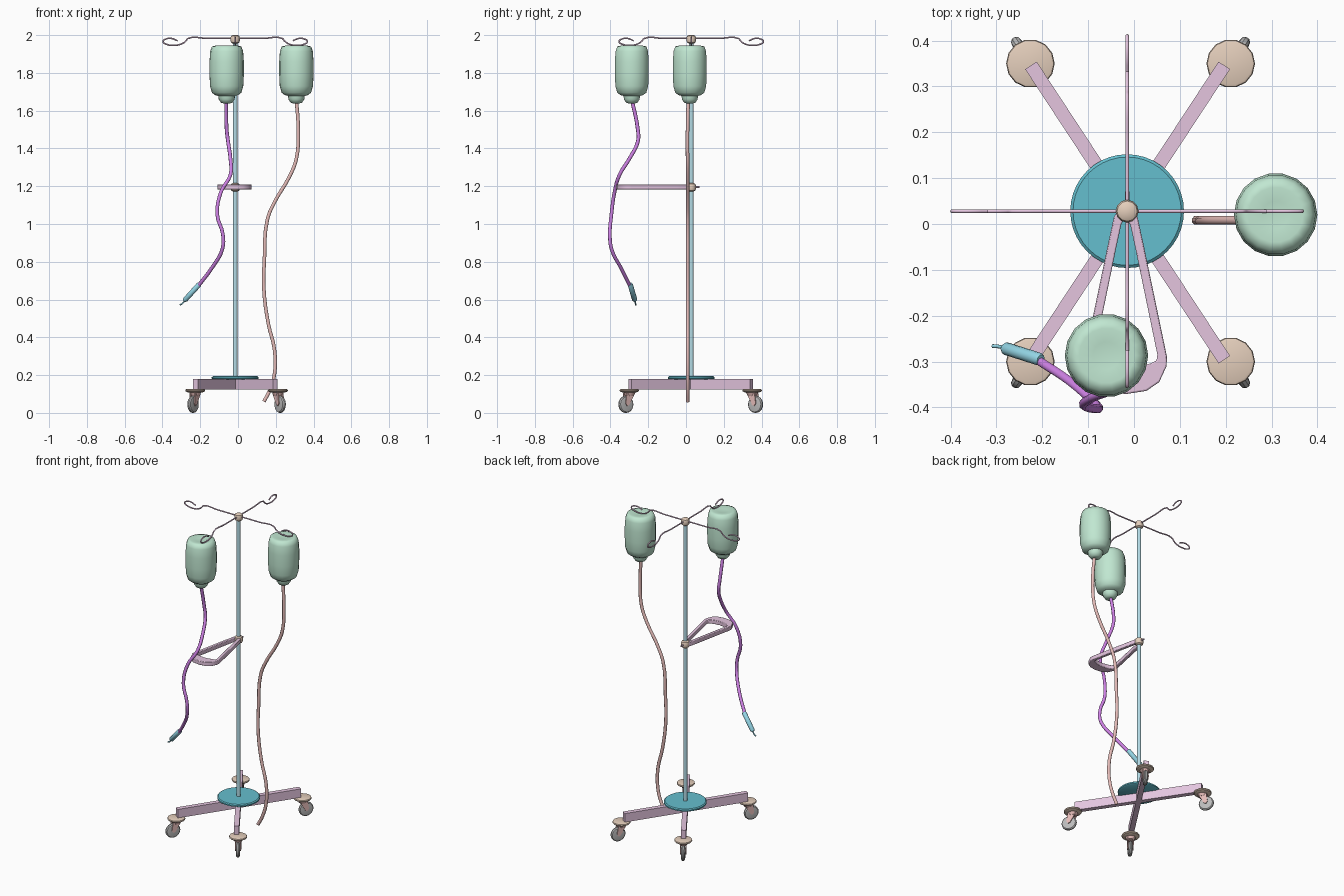
import bpy, bmesh, math
from mathutils import Vector, Matrix

if "Cube" in bpy.data.objects:
    bpy.data.objects.remove(bpy.data.objects["Cube"])

CX, CY = -0.015, 0.028  # pole axis


def mat(name, r, g, b):
    m = bpy.data.materials.new(name)
    m.diffuse_color = (r, g, b, 1)
    m.use_nodes = True
    m.node_tree.nodes["Principled BSDF"].inputs["Base Color"].default_value = m.diffuse_color
    return m


PINK = mat("pink", 0.78, 0.56, 0.74)
TAN = mat("tan", 0.78, 0.62, 0.50)
TEAL = mat("teal", 0.13, 0.52, 0.62)
BLUE = mat("pale_blue", 0.46, 0.72, 0.80)
GREEN = mat("green", 0.53, 0.80, 0.64)
SALMON = mat("salmon", 0.78, 0.50, 0.48)
PURPLE = mat("purple", 0.62, 0.22, 0.78)
CYAN = mat("cyan", 0.30, 0.68, 0.80)
GREY = mat("grey", 0.5, 0.5, 0.5)


def finish(bm, name, m, smooth=None):
    bmesh.ops.recalc_face_normals(bm, faces=bm.faces)
    me = bpy.data.meshes.new(name)
    bm.to_mesh(me)
    bm.free()
    ob = bpy.data.objects.new(name, me)
    bpy.context.collection.objects.link(ob)
    me.materials.append(m)
    if smooth:
        bpy.ops.object.select_all(action='DESELECT')
        ob.select_set(True)
        bpy.context.view_layer.objects.active = ob
        bpy.ops.object.shade_smooth_by_angle(angle=math.radians(smooth))
    return ob


def lathe(name, profile, m, loc, segs=16, rot=None, smooth=35):
    """Revolve (radius, height) points and cap both ends."""
    bm = bmesh.new()
    rings = [[bm.verts.new((r * math.cos(2 * math.pi * i / segs),
                            r * math.sin(2 * math.pi * i / segs), z))
              for i in range(segs)] for r, z in profile]
    for a, b in zip(rings, rings[1:]):
        for i in range(segs):
            j = (i + 1) % segs
            bm.faces.new((a[i], a[j], b[j], b[i]))
    bm.faces.new(rings[0])
    bm.faces.new(rings[-1])
    M = Matrix.Translation(loc) @ (rot.to_4x4() if rot else Matrix())
    bm.transform(M)
    return finish(bm, name, m, smooth)


def box(name, size, m, M):
    bm = bmesh.new()
    bmesh.ops.create_cube(bm, size=1)
    bm.transform(M @ Matrix.Diagonal((*size, 1)))
    return finish(bm, name, m)


def tube(name, pts, r, m, res=4, sides=2):
    """Smooth round tube through points."""
    cu = bpy.data.curves.new(name, 'CURVE')
    cu.dimensions = '3D'
    cu.bevel_depth, cu.bevel_resolution, cu.resolution_u = r, sides, res
    cu.use_fill_caps = True
    sp = cu.splines.new('BEZIER')
    sp.bezier_points.add(len(pts) - 1)
    for bp, p in zip(sp.bezier_points, pts):
        bp.co = p
        bp.handle_left_type = bp.handle_right_type = 'AUTO'
    cu.materials.append(m)
    ob = bpy.data.objects.new(name, cu)
    bpy.context.collection.objects.link(ob)
    bpy.ops.object.select_all(action='DESELECT')
    ob.select_set(True)
    bpy.context.view_layer.objects.active = ob
    bpy.ops.object.convert(target='MESH')
    return bpy.context.view_layer.objects.active


# Pole, hub collars and base disc
lathe("pole", [(0.012, 0.15), (0.012, 1.98)], BLUE, (CX, CY, 0), 16)
collar = [(0.013, -0.023), (0.022, -0.017), (0.025, -0.008),
          (0.025, 0.008), (0.022, 0.017), (0.013, 0.022)]
lathe("top_hub", collar, TAN, (CX, CY, 1.978), 12)
lathe("handle_clamp", collar, TAN, (CX, CY, 1.195), 12)
lathe("clamp_bolt", [(0.005, 0), (0.005, 0.043)], PINK, (CX, CY, 1.195), 8,
      Matrix.Rotation(-math.pi / 2, 3, 'X'))
lathe("base_disc", [(0.115, 0.176), (0.124, 0.181), (0.124, 0.189), (0.118, 0.194)],
      TEAL, (CX, CY, 0), 40)

# Crossed base beams
ang = math.atan2(0.321, 0.211)
for k, s in (("a", 1), ("b", -1)):
    box("base_beam_" + k, (0.768, 0.03, 0.056), PINK,
        Matrix.Translation((-0.014, 0.025, 0.152)) @ Matrix.Rotation(s * ang, 4, 'Z'))

# Casters: plate, stem, fork and wheel, turned outwards
for sx, side in ((-1, "left"), (1, "right")):
    for sy, end in ((-1, "front"), (1, "back")):
        tag = end + "_" + side
        c = Vector((-0.0075 + 0.2185 * sx, 0.025 + 0.325 * sy, 0))
        a = math.atan2(sy * 0.321, sx * 0.211)
        d = Vector((math.cos(a), math.sin(a), 0))
        w = c + d * 0.022 + Vector((0, 0, 0.045))
        lathe("caster_plate_" + tag, [(0.034, 0.107), (0.05, 0.113), (0.053, 0.118),
                                      (0.051, 0.124), (0.046, 0.126)], TAN, c, 14)
        lathe("caster_stem_" + tag, [(0.022, 0.09), (0.03, 0.108)], SALMON, c, 12)
        R = Matrix.Rotation(a, 3, 'Z')
        for off in (-0.0155, 0.0155):
            bm = bmesh.new()
            prof = [(-0.026, 0.107), (0.026, 0.107), (0.034, 0.05), (0.024, 0.037), (0.012, 0.042)]
            lay = [[bm.verts.new(c + R @ Vector((x, off + t, z))) for x, z in prof]
                   for t in (-0.003, 0.003)]
            bm.faces.new(lay[0])
            bm.faces.new(lay[1])
            for i in range(5):
                j = (i + 1) % 5
                bm.faces.new((lay[0][i], lay[0][j], lay[1][j], lay[1][i]))
            finish(bm, "caster_fork_" + tag, SALMON)
        lathe("wheel_" + tag, [(0.03, -0.012), (0.04, -0.01), (0.045, -0.004),
                               (0.045, 0.004), (0.04, 0.01), (0.03, 0.012)],
              GREY, w, 20, R @ Matrix.Rotation(math.pi / 2, 3, 'X'))

# Four hanging arms ending in open loops
hook = [(0.0, 1.983), (0.15, 1.983), (0.25, 1.982), (0.262, 1.968), (0.285, 1.953), (0.325, 1.946),
        (0.365, 1.952), (0.382, 1.966), (0.365, 1.98), (0.335, 1.982), (0.305, 1.97)]
for i, n in enumerate(("right", "back", "left", "front")):
    c, s = round(math.cos(i * math.pi / 2)), round(math.sin(i * math.pi / 2))
    tube("hook_arm_" + n, [(CX + r * c, CY + r * s, z) for r, z in hook], 0.004, PINK)

# Fluid bags
bag = [(0.03, 1.938), (0.06, 1.944), (0.078, 1.94), (0.087, 1.915), (0.091, 1.86), (0.091, 1.79),
       (0.088, 1.73), (0.078, 1.695), (0.06, 1.682), (0.044, 1.678),
       (0.042, 1.66), (0.03, 1.642), (0.015, 1.638)][::-1]
lathe("bag_right", bag, GREEN, (0.309, 0.02, 0), 18, smooth=60)
lathe("bag_front", bag, GREEN, (-0.06, -0.287, 0), 18, smooth=60)

# Hoses
tube("hose_right", [(x, y, z) for x, y, z in (
    (0.309, 0.012, 1.66), (0.319, 0.008, 1.50), (0.309, 0.008, 1.345), (0.272, 0.008, 1.25),
    (0.193, 0.008, 1.115), (0.156, 0.008, 1.025), (0.14, 0.008, 0.815), (0.137, 0.008, 0.655),
    (0.161, 0.008, 0.47), (0.193, 0.008, 0.335), (0.193, 0.008, 0.205), (0.166, 0.008, 0.115),
    (0.137, 0.008, 0.06))], 0.01, SALMON)
tube("hose_front", [
    (-0.063, -0.287, 1.66), (-0.06, -0.255, 1.50), (-0.053, -0.254, 1.44), (-0.04, -0.30, 1.345),
    (-0.04, -0.352, 1.26), (-0.09, -0.378, 1.17), (-0.11, -0.395, 1.05), (-0.08, -0.403, 0.945),
    (-0.082, -0.395, 0.87), (-0.14, -0.343, 0.765), (-0.208, -0.298, 0.675)], 0.01, PURPLE)


# Hose connector and needle tip
def rod(name, p, q, profile, m):
    p, q = Vector(p), Vector(q)
    L = (q - p).length
    rot = (q - p).to_track_quat('Z', 'Y').to_matrix()
    lathe(name, [(r, t * L) for r, t in profile], m, p, 12, rot)


rod("hose_connector", (-0.203, -0.296, 0.683), (-0.285, -0.27, 0.593),
    [(0.011, 0), (0.014, 0.05), (0.014, 0.93), (0.008, 1)], CYAN)
tube("connector_tip", [(-0.28, -0.271, 0.597), (-0.297, -0.267, 0.577), (-0.309, -0.266, 0.572)],
     0.004, CYAN)

# Push handle: flat ring with a broad grip at the front
out = [(0.013, 0.035), (0.026, 0.015), (0.04, -0.05), (0.09, -0.29), (0.089, -0.31),
       (0.073, -0.345), (0.045, -0.364), (0.0, -0.371)]
inn = [(0.003, 0.012), (0.01, -0.002), (0.021, -0.053), (0.069, -0.285), (0.067, -0.298),
       (0.055, -0.304), (0.03, -0.31), (0.0, -0.314)]


def mirror(h):
    return h + [(-x, y) for x, y in h[-2::-1]]


bm = bmesh.new()
lay = [[[bm.verts.new((x - 0.018, y, z)) for x, y in mirror(h)] for h in (out, inn)]
       for z in (1.183, 1.209)]
n = len(lay[0][0])
for i in range(n):
    j = (i + 1) % n
    loop = [lay[0][0], lay[1][0], lay[1][1], lay[0][1]]
    for a, b in zip(loop, loop[1:] + loop[:1]):
        bm.faces.new((a[i], a[j], b[j], b[i]))
handle = finish(bm, "push_handle", PINK, 40)
bev = handle.modifiers.new("soft_edge", 'BEVEL')
bev.width, bev.segments, bev.angle_limit = 0.004, 2, math.radians(50)
